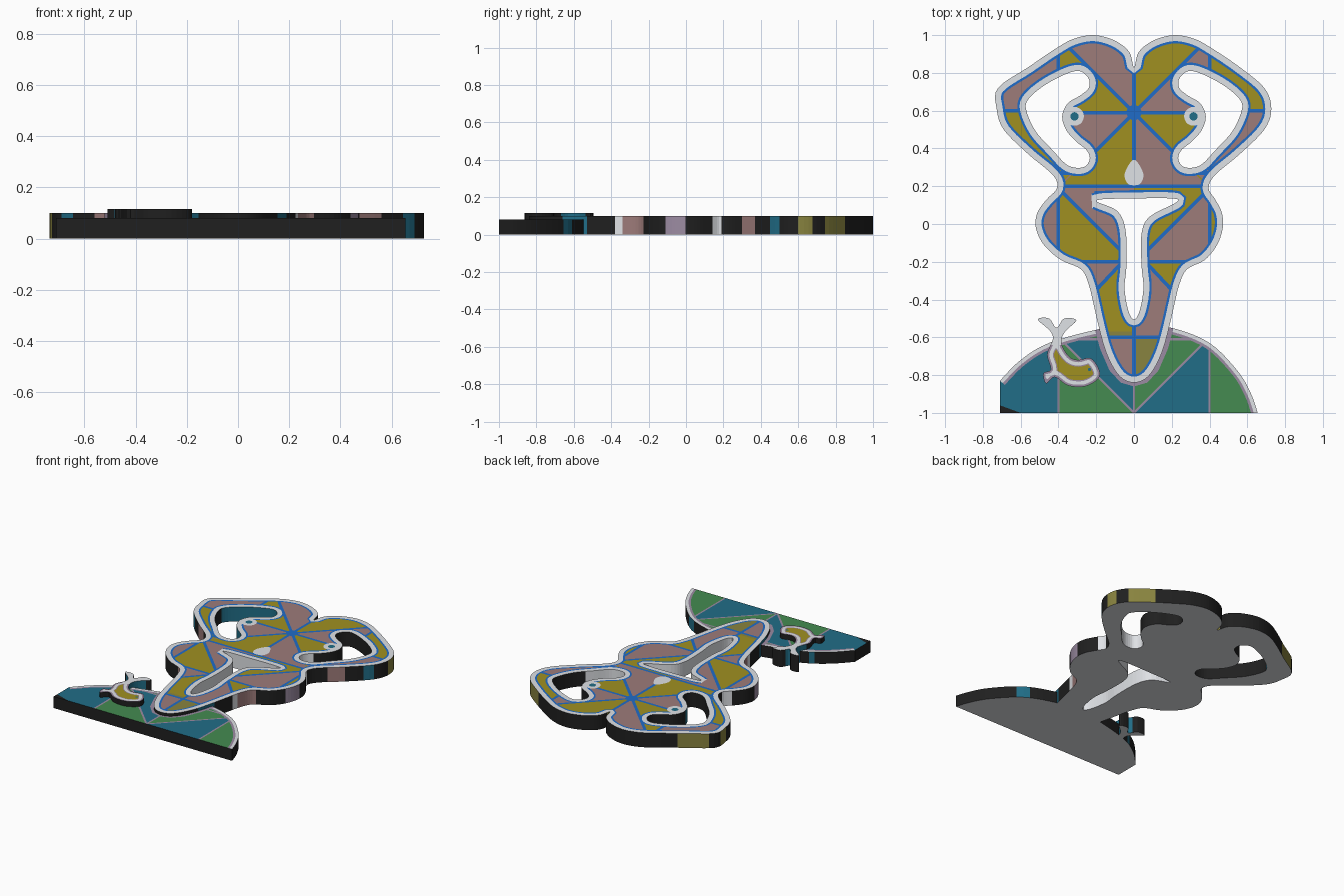
import bpy, math
from mathutils import Vector
from mathutils.geometry import delaunay_2d_cdt

if "Cube" in bpy.data.objects:
    bpy.data.objects.remove(bpy.data.objects["Cube"])

# ---- flat colours
COLOURS = {
    "ochre": (0.35, 0.28, 0.015), "mauve": (0.34, 0.20, 0.195), "blue": (0.014, 0.15, 0.58),
    "pale_grey": (0.74, 0.76, 0.79), "teal": (0.015, 0.155, 0.245), "green": (0.058, 0.26, 0.083),
    "lilac": (0.33, 0.26, 0.36), "charcoal": (0.014, 0.014, 0.014), "olive": (0.25, 0.23, 0.05),
}
NAMES = list(COLOURS)
MATS = []
for n, c in COLOURS.items():
    m = bpy.data.materials.new(n)
    m.diffuse_color = (*c, 1)
    m.use_nodes = True
    m.node_tree.nodes["Principled BSDF"].inputs["Base Color"].default_value = m.diffuse_color
    MATS.append(m)


# ---- 2D helpers
def spline(pts, closed=True, steps=5):
    """Catmull-Rom curve through the points."""
    n, out = len(pts), []
    P = [Vector(p) for p in pts]
    at = (lambda i: P[i % n]) if closed else (lambda i: P[min(max(i, 0), n - 1)])
    for i in range(n if closed else n - 1):
        a, b, c, d = at(i - 1), at(i), at(i + 1), at(i + 2)
        for k in range(steps):
            t = k / steps
            v = 0.5 * (2 * b + (c - a) * t + (2 * a - 5 * b + 4 * c - d) * t * t
                       + (3 * b - a - 3 * c + d) * t ** 3)
            out.append((v.x, v.y))
    if not closed:
        out.append(tuple(pts[-1]))
    return out


def flip(pts):
    return [(-x, y) for x, y in pts]


def inside(p, poly):
    x, y = p
    hit = False
    for (ax, ay), (bx, by) in zip(poly, poly[1:] + poly[:1]):
        if (ay > y) != (by > y) and x < (bx - ax) * (y - ay) / (by - ay) + ax:
            hit = not hit
    return hit


def distance(p, loops):
    x, y = p
    best = 9.0
    for lp in loops:
        for (ax, ay), (bx, by) in zip(lp, lp[1:] + lp[:1]):
            dx, dy = bx - ax, by - ay
            t = ((x - ax) * dx + (y - ay) * dy) / (dx * dx + dy * dy + 1e-12)
            t = 0 if t < 0 else 1 if t > 1 else t
            d = (ax + dx * t - x) ** 2 + (ay + dy * t - y) ** 2
            if d < best:
                best = d
    return math.sqrt(best)


def offsets(loops, d):
    """Loops moved a distance d into the material (first is outer, others are holes)."""
    res = []
    for k, lp in enumerate(loops):
        area = sum(a[0] * b[1] - b[0] * a[1] for a, b in zip(lp, lp[1:] + lp[:1]))
        s = (1 if area > 0 else -1) * (1 if k == 0 else -1) * d
        new = []
        for i, p in enumerate(lp):
            a, b = lp[i - 1], lp[(i + 1) % len(lp)]
            tx, ty = b[0] - a[0], b[1] - a[1]
            ln = math.hypot(tx, ty) or 1
            q = (p[0] - ty / ln * s, p[1] + tx / ln * s)
            if distance(q, loops) > 0.95 * d:
                new.append(q)
        res.append(new)
    return [r for r in res if len(r) > 2]


def strip(a, b, w=0.0095):
    a, b = Vector(a), Vector(b)
    t = (b - a).normalized() * w
    n = Vector((-t.y, t.x))
    return [tuple(v) for v in (a - n, b - n, b + n, a + n)]


def disc(cx, cy, r, n=20):
    return [(cx + r * math.cos(i * math.tau / n), cy + r * math.sin(i * math.tau / n)) for i in range(n)]


# ---- side walls: dark with a few painted patches along y
WALL = [(-.66, "charcoal"), (-.53, "teal"), (-.37, "charcoal"), (-.33, "pale_grey"), (-.22, "mauve"),
        (-.11, "charcoal"), (0, "lilac"), (.14, "charcoal"), (.19, "pale_grey"), (.3, "charcoal"),
        (.38, "mauve"), (.44, "charcoal"), (.51, "teal"), (.6, "charcoal"), (.68, "olive"),
        (.75, "charcoal"), (.86, "olive"), (9, "charcoal")]


def wall_colour(p, n, hole):
    if hole and abs(p[0]) < .23 and p[1] < .2:      # central slot
        return "pale_grey"
    if hole:                                        # ear openings
        if p[0] < 0:
            return "teal" if n.y < -.3 else "charcoal"
        return "pale_grey" if p[1] < .42 else "charcoal"
    if abs(n.x) < 0.45:
        return "charcoal"
    return next(c for y, c in WALL if p[1] < y)


def slab(name, loops, top, details, bands, lines, line_colour, base, cuts=(), rim=None):
    """Upright plate whose top face is cut into coloured regions."""
    rim = rim or loops
    polys = list(loops) + [p for p, _ in details] + list(lines) + list(cuts)
    for d, _ in bands:
        polys += offsets(rim, d)
    pts, edges = [], []
    for poly in polys:
        s, n = len(pts), len(poly)
        pts += [Vector(p) for p in poly]
        edges += [(s + i, s + (i + 1) % n) for i in range(n)]
    cv, _, cf = delaunay_2d_cdt(pts, edges, [], 0, 1e-5)[:3]

    def colour(c):
        for poly, col in details:
            if inside(c, poly):
                return col
        dist = distance(c, rim)
        for d, col in bands:
            if dist < d * 0.98:
                return col
        if any(inside(c, ln) for ln in lines):
            return line_colour
        return base(*c)

    tris, cols = [], []
    for f in cf:
        a, b, c = (cv[i] for i in f)
        area = (b - a).cross(c - a)
        ctr = tuple((a + b + c) / 3)
        if abs(area) < 1e-10 or not inside(ctr, loops[0]) or any(inside(ctr, h) for h in loops[1:]):
            continue
        tris.append(tuple(f) if area > 0 else tuple(reversed(f)))
        cols.append(colour(ctr))
    ids = {v: i for i, v in enumerate(sorted({v for t in tris for v in t}))}
    tris = [tuple(ids[v] for v in t) for t in tris]
    flat = [cv[v] for v in ids]
    n = len(flat)
    verts = [(v.x, v.y, top) for v in flat] + [(v.x, v.y, 0) for v in flat]
    faces = tris + [(c + n, b + n, a + n) for a, b, c in tris]
    cols += ["pale_grey"] * len(tris)
    directed = {(t[i], t[(i + 1) % 3]) for t in tris for i in range(3)}
    for a, b in directed:
        if (b, a) not in directed:
            e = flat[b] - flat[a]
            mid = (flat[a] + flat[b]) / 2
            faces.append((b, a, a + n, b + n))
            hole = len(loops) > 1 and distance(mid, loops[1:]) < 0.004
            cols.append(wall_colour(mid, Vector((e.y, -e.x)).normalized(), hole))
    me = bpy.data.meshes.new(name)
    me.from_pydata(verts, [], faces)
    for m in MATS:
        me.materials.append(m)
    for p, c in zip(me.polygons, cols):
        p.material_index = NAMES.index(c)
    me.update()
    ob = bpy.data.objects.new(name, me)
    bpy.context.collection.objects.link(ob)


# ---- main figure: right half outline, mirrored, a little fuller on the left
half = [(.025, .91), (.10, .97), (.21, 1), (.32, .98), (.42, .925), (.56, .83), (.69, .72), (.727, .61),
        (.69, .5), (.56, .37), (.43, .26), (.395, .19), (.43, .13), (.465, .06), (.47, -.02), (.44, -.11),
        (.375, -.19), (.28, -.24), (.24, -.32), (.215, -.42), (.19, -.53), (.155, -.66), (.11, -.76), (.06, -.82)]
left = [(-x - .05 * max(0, 1 - (y / .22) ** 2) - (.03 if y == .72 else 0), y) for x, y in reversed(half)]
outline = spline([(0, .83)] + half + [(0, -.84)] + left)
ear = spline([(.24, .77), (.29, .81), (.37, .79), (.48, .73), (.56, .66), (.57, .6), (.52, .49), (.43, .39),
              (.35, .31), (.27, .3), (.235, .34), (.25, .39), (.31, .44), (.36, .5), (.38, .57), (.35, .64),
              (.285, .68), (.24, .72)])
slot = spline([(-.2, .125), (-.09, .07), (-.045, -.03), (-.04, -.22), (-.05, -.34), (-.03, -.46), (0, -.505),
               (.03, -.46), (.05, -.34), (.04, -.22), (.04, -.05), (.085, .04), (.225, .115), (.2, .135), (0, .135)])

half_lines = [((0, .59), (.36, .95)), ((0, .59), (.3, .59)), ((0, .59), (.26, .33)), ((.4, .95), (.4, .77)),
              ((.56, .6), (.73, .6)), ((.3, .27), (.42, .27)), ((0, .2), (.4, .2)), ((.39, .18), (.05, -.16)),
              ((.4, .2), (.4, -.19)), ((.05, -.2), (.41, -.2)), ((.06, -.2), (.21, -.36)), ((0, -.6), (.17, -.6)),
              ((0, .165), (.21, .165))]
lines = [strip(a, b) for a, b in half_lines]
lines += [flip(s) for s in lines] + [strip((0, .85), (0, .2)), strip((0, -.5), (0, -.84)), disc(0, .59, .04)]
panels = [[(0, .59), (.36, .95), (.4, .95), (.4, .59)], [(.45, .6), (.8, .6), (.8, .2), (.4, .2), (.32, .28)],
          [(0, .59), (.39, .2), (0, .2)], [(.4, .18), (.4, -.2), (.05, -.2), (.05, -.16)],
          [(.06, -.2), (.21, -.36), (.25, -.6), (0, -.6), (0, -.2)]]
overlap = [(-.3, -.57), (.3, -.57), (.3, -.9), (-.3, -.9)]


def patchwork(x, y):
    if any(inside((abs(x), y), p) for p in panels) == (x > 0):
        return "mauve"
    return "olive" if y < -.57 else "ochre"


eyes = [(disc(s * .315, .57, r), c) for r, c in ((.022, "teal"), (.05, "pale_grey")) for s in (-1, 1)]
nose = [(spline([(0, .34), (.03, .31), (.05, .26), (.035, .215), (0, .205), (-.035, .215), (-.05, .26), (-.03, .31)]),
         "pale_grey")]
slab("patchwork_figure", [outline, ear, flip(ear), slot], .1, eyes + nose,
     [(.032, "pale_grey"), (.044, "blue")], lines, "blue", patchwork,
     cuts=panels + [flip(p) for p in panels] + [overlap, strip((0, 1), (0, -1), .0005)])

# ---- mound at the foot
arc = spline([(-.71, -.83), (-.6, -.72), (-.45, -.63), (-.2, -.56), (0, -.53), (.2, -.55), (.4, -.63),
              (.55, -.78), (.62, -.9), (.655, -1)], closed=False)
mound_lines = [strip(a, b, .006) for a, b in (((0, -1), (-.47, -.53)), ((0, -1), (.47, -.53)),
               ((-.4, -1), (-.4, -.6)), ((.4, -1), (.4, -.6)), ((-.5, -.61), (.42, -.61)), ((0, -1), (0, -.5)))]
edge = [(.215, -.53), (.18, -.66), (.13, -.775), (.07, -.84)]
shadow_rim = edge + [(0, -.86)] + flip(edge)[::-1]


def mound_colour(x, y):
    if y > -.61:
        return "green"
    return "teal" if (abs(x) > .4 or y > abs(x) - 1) != (x > 0) else "green"


slab("mound", [arc + [(-.71, -1)]], .08,
     [([(-.71, -1), (-.6, -1), (-.71, -.96)], "charcoal"), (shadow_rim, "lilac")],
     [(.02, "pale_grey"), (.034, "lilac")], mound_lines, "lilac", mound_colour,
     rim=[arc + [(.72, -1.3), (-1.1, -1.3)]])

# ---- small forked-tail creature
creature = spline([(-.51, -.505), (-.45, -.5), (-.41, -.55), (-.37, -.5), (-.305, -.51), (-.365, -.57),
                   (-.385, -.63), (-.345, -.7), (-.295, -.72), (-.23, -.71), (-.185, -.77), (-.19, -.82),
                   (-.26, -.86), (-.35, -.855), (-.42, -.81), (-.465, -.845), (-.48, -.79), (-.44, -.77),
                   (-.46, -.69), (-.43, -.61), (-.445, -.565)], steps=4)
tail = [(-.55, -.64), (-.28, -.64), (-.28, -.45), (-.55, -.45)]
slab("small_creature", [creature], .115, [(disc(-.235, -.77, .009, n=10), "teal"), (tail, "pale_grey")],
     [(.012, "lilac"), (.03, "pale_grey"), (.036, "lilac")], [], "lilac", lambda x, y: "ochre")
